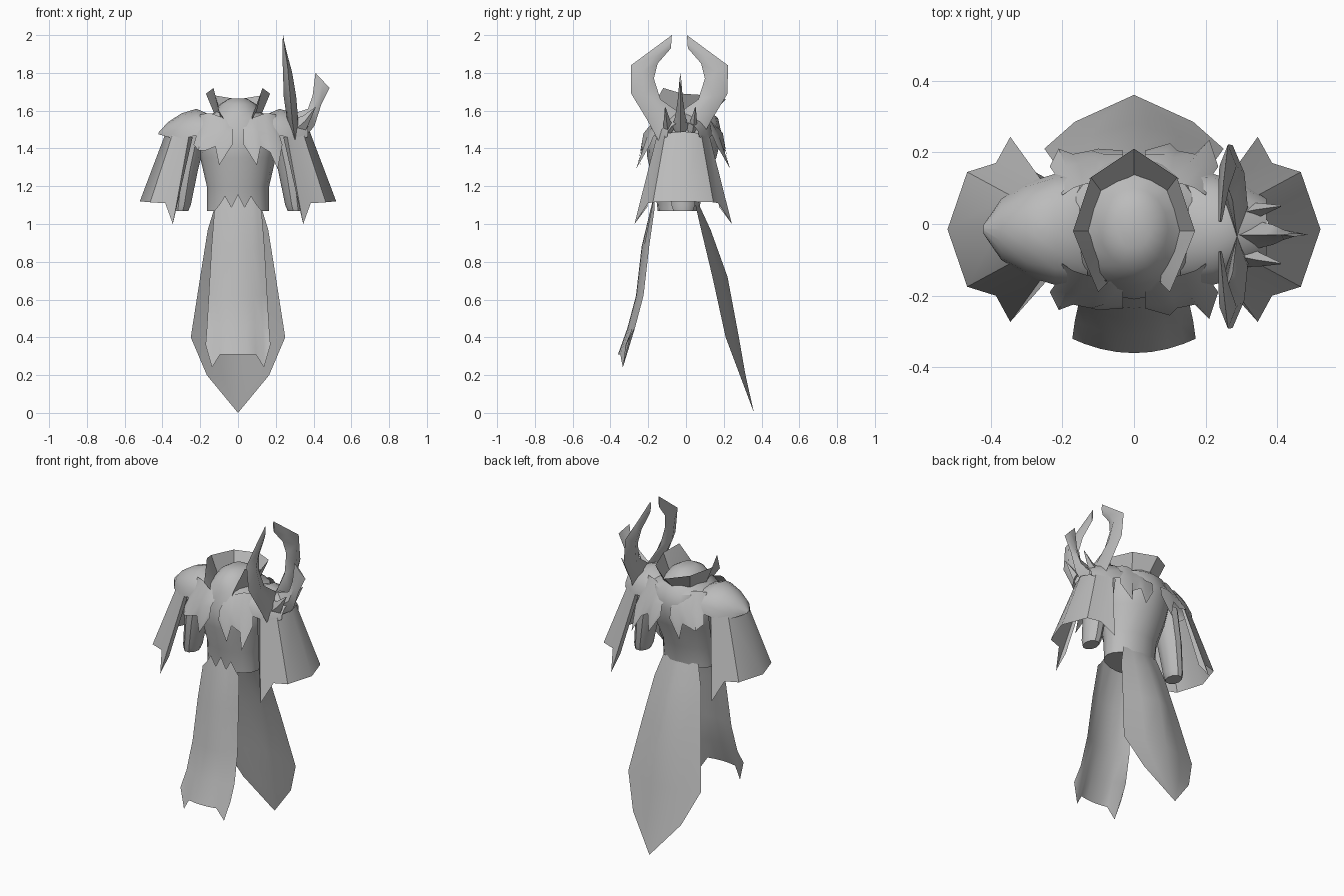
import bpy
import bmesh
import math

if "Cube" in bpy.data.objects:
    bpy.data.objects.remove(bpy.data.objects["Cube"], do_unlink=True)

grey = bpy.data.materials.new("plain grey")
grey.use_nodes = True
grey.diffuse_color = (.5, .5, .5, 1)
grey.node_tree.nodes["Principled BSDF"].inputs["Base Color"].default_value = grey.diffuse_color

SIDES = (("left", 1), ("right", -1))
MID = -.015   # depth of the arm centre line


def skin(name, rows, closed=False, capped=False, angle=40):
    """Bridge equal rows of points into a sheet, or a tube when closed."""
    bm = bmesh.new()
    grid = [[bm.verts.new(p) for p in row] for row in rows]
    count = len(grid[0])
    for low, high in zip(grid, grid[1:]):
        for i in range(count if closed else count - 1):
            j = (i + 1) % count
            bm.faces.new((low[i], low[j], high[j], high[i]))
    if capped:
        bm.faces.new(grid[0])
        bm.faces.new(grid[-1])
    bmesh.ops.remove_doubles(bm, verts=bm.verts, dist=.0005)
    bmesh.ops.recalc_face_normals(bm, faces=bm.faces)
    mesh = bpy.data.meshes.new(name)
    bm.to_mesh(mesh)
    bm.free()
    mesh.materials.append(grey)
    obj = bpy.data.objects.new(name, mesh)
    bpy.context.collection.objects.link(obj)
    bpy.ops.object.select_all(action="DESELECT")
    obj.select_set(True)
    bpy.context.view_layer.objects.active = obj
    bpy.ops.object.shade_smooth_by_angle(angle=math.radians(angle))
    return obj


def ring(x, z, half, front, back, count=16):
    """Level oval between a front and a back depth."""
    turns = [math.tau * i / count for i in range(count)]
    return [(x + half * math.cos(a),
             (front + back) / 2 + (back - front) / 2 * math.sin(a), z) for a in turns]


def flip(points, side):
    return [(x * side, y, z) for x, y, z in points]


def both_halves(points, axis, centre=0):
    """Extend a half row, ending on the middle, with its reflection."""
    other = []
    for p in reversed(points[:-1]):
        q = list(p)
        q[axis] = 2 * centre - q[axis]
        other.append(tuple(q))
    return list(points) + other


def blade(name, stations, place):
    """Diamond section spike: two edges, a centre and a half thickness."""
    rows = []
    for u, v, p, q, c, t in stations:
        m, n = (u + p) / 2, (v + q) / 2
        rows.append([place(u, v, c), place(m, n, c + t), place(p, q, c), place(m, n, c - t)])
    skin(name, rows, closed=True, capped=True, angle=50)


# Torso with a domed neck
body = [(1.07, .165, -.15, .07), (1.2, .165, -.165, .09), (1.35, .2, -.205, .16),
        (1.47, .22, -.21, .19), (1.56, .19, -.17, .17), (1.59, .125, -.16, .135),
        (1.635, .095, -.125, .1), (1.665, .045, -.07, .05)]
skin("torso", [ring(0, z, w, f, b) for z, w, f, b in body], True, True)

# Flared standing collar, open at the front
collar_top = [(.1, -.19, 1.6), (.13, -.12, 1.72), (.17, -.02, 1.69), (.12, .13, 1.68), (0, .21, 1.66)]
collar_foot = [(.06, -.15, 1.53), (.09, -.1, 1.55), (.12, -.02, 1.57), (.09, .09, 1.58), (0, .13, 1.58)]
skin("collar", [both_halves(r, 0) for r in (collar_foot, collar_top)], angle=25)

# Mantle flaps with a ragged hem, front and back
neck = [(.03, -.165, 1.53), (.07, -.16, 1.56), (.1, -.15, 1.57),
        (.14, -.14, 1.585), (.17, -.13, 1.585), (.2, -.11, 1.58)]
hem = [(.03, -.235, 1.42), (.1, -.255, 1.31), (.12, -.235, 1.41),
       (.17, -.225, 1.38), (.21, -.265, 1.29), (.235, -.19, 1.42)]
chest = [-.225, -.225, -.215, -.2, -.19, -.165]
for label, side in SIDES:
    edge = hem if side > 0 else [(x, max(y, -.24), max(z, 1.39) if x > .15 else z) for x, y, z in hem]
    middle = [((a[0] + b[0]) / 2, y, 1.48) for a, b, y in zip(neck, edge, chest)]
    rows = [flip(r, side) for r in (neck, middle, edge)]
    skin("front_mantle_" + label, rows)
    skin("back_mantle_" + label, [[(x, -y - .03, z) for x, y, z in r] for r in rows])

# Front cloth with a pointed waist and two hem spikes
columns = [-1, -.8, -.55, -.28, 0, .28, .55, .8, 1]
waist = dict(zip(columns[4:], (1.16, 1.09, 1.15, 1.1, 1.07)))
foot = dict(zip(columns[4:], (.31, .31, .31, .24, .36)))
cloth = [(waist, .125, -.168), (.88, .14, -.235), (.62, .155, -.265), (.45, .165, -.31), (foot, .172, -.36)]
rows = []
for z, half, y in cloth:
    rows.append([(half * f, y + .04 * f * f * (z is not waist),
                  z[abs(f)] if isinstance(z, dict) else z) for f in columns])
skin("front_cloth", rows)

# Long back cloth, ridged down the middle and ending in a point
tail = [(1.1, .12, .07, .05), (.97, .16, .13, .08), (.72, .2, .22, .14),
        (.4, .25, .28, .21), (.2, .165, .315, .285), (0, 0, .36, .36)]
skin("back_cloth", [[(w * f, mid + (out - mid) * abs(f), z) for f in (-1, -.5, 0, .5, 1)]
                    for z, w, mid, out in tail])

# Arms, flared sleeves and shoulder pads
arm = [(.235, 1.48, .07, .09), (.275, 1.28, .062, .08), (.3, 1.1, .05, .065), (.305, 1.07, .042, .055)]
cuff = [(.33, .175, 1.09), (.345, .243, 1), (.385, .17, 1.11), (.465, .145, 1.115), (.52, MID, 1.12)]
cap = [(.24, .125, 1.46), (.26, .125, 1.465), (.29, .115, 1.47), (.345, .08, 1.48), (.38, MID, 1.49)]
pad = [(.13, 1.57, 1.5, .16), (.22, 1.61, 1.47, .155), (.3, 1.585, 1.45, .13),
       (.37, 1.54, 1.46, .085), (.42, 1.485, 1.475, .012)]
for label, side in SIDES:
    skin("arm_" + label, [flip(ring(x, z, r, MID - d, MID + d, 10), side) for x, z, r, d in arm], True, True)
    skin("sleeve_" + label, [flip(both_halves(r, 1, MID), side) for r in (cap, cuff)])
    rows = []
    for x, top, low, half in (pad if side < 0 else pad[:-1]):
        arch = [math.pi * (i / 8 - .5) for i in range(9)]
        rows.append([(x * side, MID + half * math.sin(a), low + (top - low) * math.cos(a)) for a in arch])
    skin("shoulder_pad_" + label, rows)

# Pair of curved horns above the left shoulder
horn = [(.1, 1.42, 0, 1.45, .305, .018), (.17, 1.55, 0, 1.59, .287, .03),
        (.255, 1.69, .1, 1.66, .275, .033), (.257, 1.84, .135, 1.77, .262, .024),
        (.155, 1.915, .115, 1.85, .25, .015), (.04, 2, .045, 1.93, .24, .005)]
for label, side in (("back", 1), ("front", -1)):
    blade("horn_" + label, horn, lambda u, v, c: (c, side * u - .035, v))
    # Small thorn beside the main spike
    thorn = [(.29, 1.56, .34, 1.46, .06, .03), (.34, 1.57, .37, 1.52, .07, .018),
             (.41, 1.62, .41, 1.615, .08, .002)]
    blade("thorn_" + label, thorn, lambda u, v, c: (u, side * c - .03, v))

# Main spike pointing outward from the left shoulder
spike = [(.28, 1.58, .35, 1.45, 0, .045), (.37, 1.61, .405, 1.52, 0, .028),
         (.395, 1.68, .44, 1.63, 0, .014), (.41, 1.8, .485, 1.72, 0, .005)]
blade("shoulder_spike", spike, lambda u, v, c: (u, c - .03, v))
